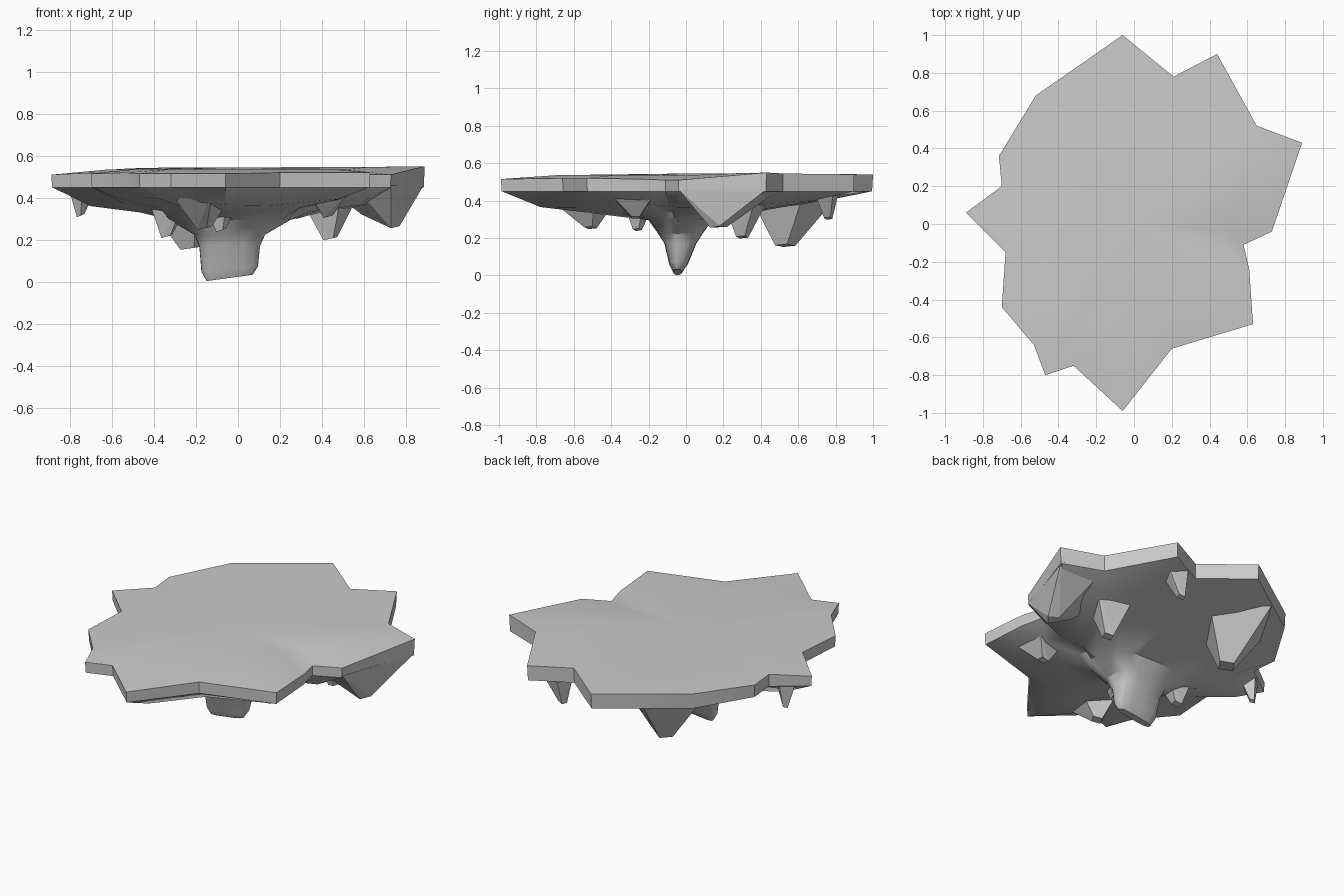
import bpy, bmesh, math

if "Cube" in bpy.data.objects:
    bpy.data.objects.remove(bpy.data.objects["Cube"])

# Jagged outline of the slab: x, y, top height (clockwise from the back)
OUTLINE = [(-.06, 1, .54), (.21, .78, .54), (.44, .90, .54), (.65, .52, .545),
           (.89, .43, .55), (.73, -.04, .51), (.58, -.11, .51), (.61, -.24, .515),
           (.63, -.53, .52), (.20, -.66, .52), (-.06, -.99, .515), (-.32, -.75, .515),
           (-.47, -.80, .515), (-.53, -.64, .52), (-.70, -.44, .515), (-.68, -.15, .52),
           (-.89, .06, .51), (-.70, .20, .525), (-.715, .36, .525), (-.52, .68, .54)]


def finish(bm, name, smooth=None):
    bmesh.ops.recalc_face_normals(bm, faces=bm.faces)
    me = bpy.data.meshes.new(name)
    bm.to_mesh(me)
    bm.free()
    ob = bpy.data.objects.new(name, me)
    bpy.context.collection.objects.link(ob)
    if smooth:
        bpy.ops.object.select_all(action='DESELECT')
        ob.select_set(True)
        bpy.context.view_layer.objects.active = ob
        bpy.ops.object.shade_smooth_by_angle(angle=math.radians(smooth))
    return ob


def hull(name, points):
    bm = bmesh.new()
    for p in points:
        bm.verts.new(p)
    bmesh.ops.convex_hull(bm, input=bm.verts)
    return finish(bm, name)


# Slab with a lobed underside that funnels into a central root
CX, CY = -.04, -.03
LOBES = [math.radians(d) for d in (10, 172, -78)]   # directions where it hangs lower


def scaled(s, z, drop=0):
    ring = []
    for x, y, _ in OUTLINE:
        a = math.atan2(y - CY, x - CX)
        lobe = max(max(0, math.cos(a - l)) ** 5 for l in LOBES)
        ring.append((CX + (x - CX) * s, CY + (y - CY) * s, z - drop * lobe))
    return ring


def oval(rx, ry, z, tilt=0, dy=0):
    ring = []
    for x, y, _ in OUTLINE:
        a = math.atan2(y - CY, x - CX)
        c, s = math.cos(a), math.sin(a)
        c = math.copysign(abs(c) ** .7, c)
        s = math.copysign(abs(s) ** .7, s)
        ring.append((CX + rx * c, CY + dy + ry * s, z + tilt * c))
    return ring


top_inner = [(x * .7, y * .7, z * .3 + .545 * .7) for x, y, z in OUTLINE]
rings = [top_inner, OUTLINE, scaled(.995, .45), scaled(.78, .405, .045),
         scaled(.5, .36, .03), oval(.29, .17, .295), oval(.17, .12, .225),
         oval(.145, .085, .17), oval(.135, .05, .06, .012, -.01),
         oval(.11, .022, .018, .015, -.015)]
bm = bmesh.new()
loops = [[bm.verts.new(p) for p in r] for r in rings]
n = len(OUTLINE)
for a, b in zip(loops, loops[1:]):
    for i in range(n):
        j = (i + 1) % n
        bm.faces.new((a[i], a[j], b[j], b[i]))
center = bm.verts.new((0, 0, .545))
for i in range(n):
    bm.faces.new((loops[0][i], loops[0][(i + 1) % n], center))
bm.faces.new(loops[-1])
finish(bm, "rock_slab", 32)


# Hanging rock spikes: base centre, base radii, turn, tip, tip radius
def spike(name, base, rx, ry, turn, tip, tr, bz=.44, sides=4):
    pts = []
    for i in range(sides):
        a = math.tau * i / sides + turn
        c, s = math.cos(a), math.sin(a)
        pts.append((base[0] + rx * c, base[1] + ry * s, bz))
        pts.append((tip[0] + tr * c, tip[1] + tr * s, tip[2] + .008 * c))
    hull(name, pts)


spike("back_left_spike", (-.25, .58), .24, .25, .2, (-.22, .53, .16), .055)
spike("back_spike", (.34, .75), .09, .08, .5, (.30, .76, .305), .025, .46)
spike("right_spike", (.43, .32), .17, .15, .4, (.44, .30, .205), .035)
spike("front_right_spike", (.43, -.29), .15, .17, .8, (.43, -.27, .31), .03)
spike("small_root_spike", (-.08, -.25), .11, .11, .3, (-.08, -.26, .245), .025)
spike("left_root_spike", (-.32, -.04), .15, .14, .6, (-.34, -.04, .215), .03)
spike("left_tip_spike", (-.74, .10), .07, .06, .0, (-.75, .12, .315), .018, .46)
spike("front_spike", (-.17, -.56), .17, .22, .3, (-.16, -.51, .255), .035)

# Wedge hanging under the right corner
hull("right_corner_wedge", [(.885, .43, .46), (.73, -.04, .46), (.64, .50, .46),
                            (.55, -.04, .46), (.46, .2, .42), (.77, .18, .265),
                            (.73, .13, .255), (.72, .22, .26), (.59, .16, .32)])
